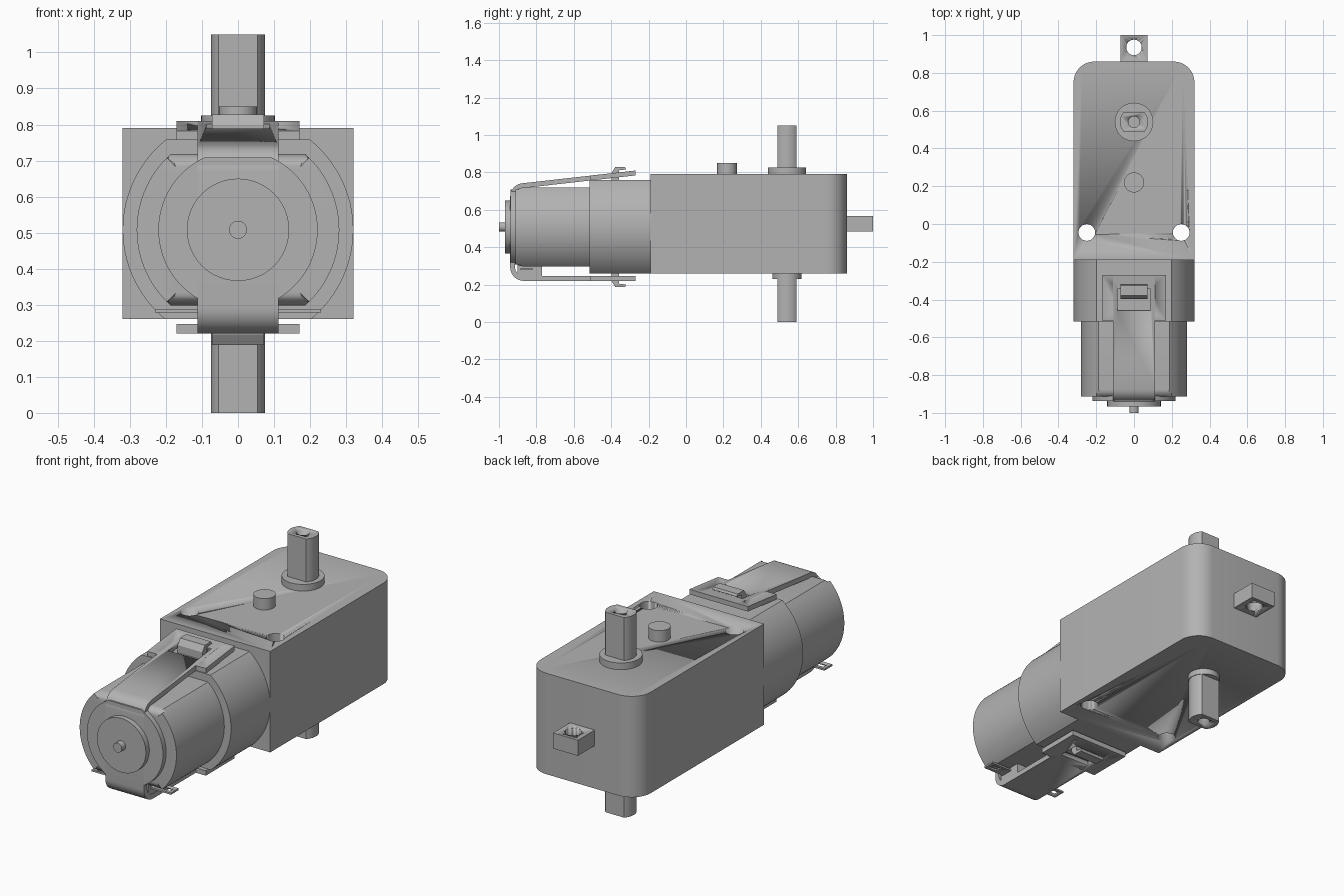
import bpy, bmesh
from math import sin, cos, pi, asin, radians

if "Cube" in bpy.data.objects:
    bpy.data.objects.remove(bpy.data.objects["Cube"])

GREY = (0.45, 0.45, 0.45, 1)
mat = bpy.data.materials.new("grey")
mat.use_nodes = True
mat.diffuse_color = GREY
mat.node_tree.nodes["Principled BSDF"].inputs["Base Color"].default_value = GREY

AXES = {"x": lambda a, b, t: (t, a, b),
        "y": lambda a, b, t: (a, t, b),
        "z": lambda a, b, t: (a, b, t)}


def prism(name, pts, axis, lo, hi, round_lo=0):
    """Extrude a 2D outline along an axis, optionally rounding the low rim."""
    bm = bmesh.new()
    place = AXES[axis]
    rings = [[bm.verts.new(place(a, b, t)) for a, b in pts] for t in (lo, hi)]
    low = bm.faces.new(rings[0])
    bm.faces.new(rings[1])
    for i in range(len(pts)):
        j = (i + 1) % len(pts)
        bm.faces.new((rings[0][i], rings[0][j], rings[1][j], rings[1][i]))
    if round_lo:
        bmesh.ops.bevel(bm, geom=list(low.edges), offset=round_lo, segments=6,
                        profile=0.5, affect="EDGES", clamp_overlap=True)
    bmesh.ops.recalc_face_normals(bm, faces=bm.faces)
    mesh = bpy.data.meshes.new(name)
    bm.to_mesh(mesh)
    bm.free()
    mesh.materials.append(mat)
    ob = bpy.data.objects.new(name, mesh)
    bpy.context.collection.objects.link(ob)
    activate(ob)
    bpy.ops.object.shade_smooth_by_angle(angle=radians(30))
    return ob


def activate(ob):
    bpy.ops.object.select_all(action="DESELECT")
    ob.select_set(True)
    bpy.context.view_layer.objects.active = ob


def arc(ca, cb, r, start, end, n):
    return [(ca + r * cos(start + (end - start) * i / n),
             cb + r * sin(start + (end - start) * i / n)) for i in range(n + 1)]


def circle(ca, cb, r, n=48):
    return arc(ca, cb, r, 0, 2 * pi, n)[:-1]


def flat_circle(ca, cb, r, down, up, n=32):
    """Circle cut by two flats, at cb-down and cb+up."""
    d, u = asin(down / r), asin(up / r)
    return arc(ca, cb, r, -d, u, n) + arc(ca, cb, r, pi - u, pi + d, n)


def box(name, x, y, z):
    return prism(name, [(x[0], y[0]), (x[1], y[0]), (x[1], y[1]), (x[0], y[1])], "z", *z)


def cut(ob, *cutters):
    for c in cutters:
        m = ob.modifiers.new("cut", "BOOLEAN")
        m.operation, m.solver, m.object = "DIFFERENCE", "EXACT", c
        activate(ob)
        while ob.modifiers[0] != m:
            bpy.ops.object.modifier_move_up(modifier=m.name)
        bpy.ops.object.modifier_apply(modifier=m.name)
        bpy.data.objects.remove(c)


# Gearbox with rounded rear corners and two screw holes
R = 0.11
outline = [(-0.32, -0.19), (0.32, -0.19)]
outline += arc(0.32 - R, 0.86 - R, R, 0, pi / 2, 10)
outline += arc(-0.32 + R, 0.86 - R, R, pi / 2, pi, 10)
gearbox = prism("gearbox", outline, "z", 0.26, 0.79)
cut(gearbox, *[prism("screw_cutter", circle(s * 0.25, -0.045, 0.044), "z", 0.1, 0.9)
               for s in (-1, 1)])

# Rear mounting tab
tab = box("rear_tab", (-0.072, 0.072), (0.85, 1.0), (0.485, 0.567))
cut(tab, prism("tab_cutter", circle(0, 0.935, 0.041), "z", 0.4, 0.7))

# Output axle, collars and locating peg
axle = prism("output_axle", flat_circle(0, 0.54, 0.075, 0.052, 0.052, 12), "z", 0, 1.05)
cut(axle, *[prism("axle_cutter", circle(0, 0.54, 0.03, 24), "z", a, b)
            for a, b in ((-0.1, 0.12), (0.93, 1.2))])
prism("top_collar", circle(0, 0.54, 0.102), "z", 0.78, 0.825)
prism("bottom_collar", circle(0, 0.54, 0.078), "z", 0.23, 0.27)
prism("locating_peg", circle(0, 0.22, 0.053), "z", 0.78, 0.85)

# Motor sleeve, motor can, end plate, bearing and shaft
CZ = 0.508
prism("motor_sleeve", flat_circle(0, CZ, 0.32, 0.248, 0.25), "y", -0.515, -0.18)
prism("motor_can", flat_circle(0, CZ, 0.281, 0.21, 0.21), "y", -0.912, -0.5, 0.05)
prism("end_plate", flat_circle(0, CZ, 0.221, 0.2, 0.2), "y", -0.938, -0.9)
prism("bearing_disc", circle(0, CZ, 0.142), "y", -0.967, -0.93)
prism("motor_shaft", circle(0, CZ, 0.025, 24), "y", -1.0, -0.96)

# Retaining strap wrapped over the motor end
T = 0.026
top_at = lambda y: 0.742 + (y + 0.87) * 0.113
outer = [(-0.27, 0.22)] + arc(-0.868, 0.292, 0.072, -pi / 2, -pi, 8)
outer += arc(-0.868, 0.67, 0.072, pi, pi / 2 + 0.11, 8) + [(-0.27, top_at(-0.27))]
inner = [(-0.27, 0.22 + T)] + arc(-0.868, 0.292, 0.072 - T, -pi / 2, -pi, 8)
inner += arc(-0.868, 0.67, 0.072 - T, pi, pi / 2 + 0.11, 8) + [(-0.27, top_at(-0.27) - T)]
strap = prism("strap", outer + inner[::-1], "x", -0.112, 0.112)


def window():
    return box("window_cutter", (-0.087, 0.087), (-0.458, -0.345), (0, 1))


cut(strap, window())

# Wide strap ends
a, b = -0.51, -0.27
upper = prism("strap_top_plate", [(a, top_at(a) - T), (b, top_at(b) - T),
                                  (b, top_at(b)), (a, top_at(a))], "x", -0.17, 0.17)
lower = box("strap_bottom_plate", (-0.17, 0.17), (a, b), (0.22, 0.22 + T))
for plate in (upper, lower):
    cut(plate, window())

# Latch hooks through the strap windows
for name, s, base in (("top_hook", 1, 0.75), ("bottom_hook", -1, 0.27)):
    tip = 0.828 if s > 0 else 0.188
    prism(name, [(-0.398, base), (-0.358, base), (-0.358, tip - s * 0.017),
                 (-0.32, tip - s * 0.012), (-0.326, tip), (-0.378, tip),
                 (-0.398, tip - s * 0.03)], "x", -0.072, 0.072)

# Terminal block and pierced wire terminals
box("terminal_block", (-0.11, 0.11), (-0.9, -0.77), (0.24, 0.31))
for side, s in (("left", 1), ("right", -1)):
    xs = sorted((s * 0.1, s * 0.23))
    term = box(side + "_terminal", xs, (-0.885, -0.82), (0.279, 0.288))
    hole = sorted((s * 0.165, s * 0.212))
    cut(term, box("terminal_cutter", hole, (-0.868, -0.837), (0.2, 0.35)))
